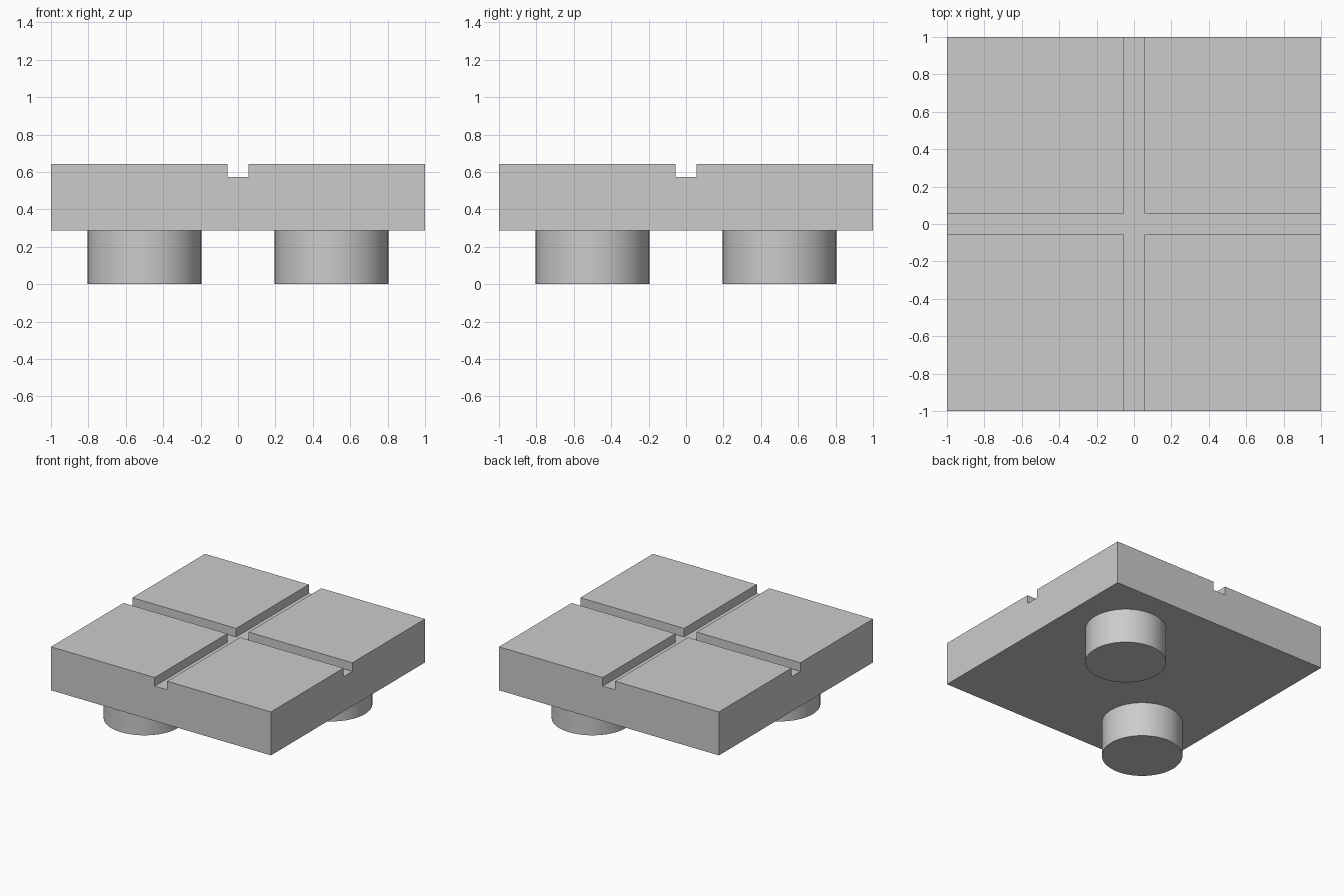
import bpy
import bmesh
import math
from mathutils import Matrix, Vector

cube = bpy.data.objects.get("Cube")
if cube:
    bpy.data.objects.remove(cube, do_unlink=True)

# Main heights and sizes
UNDERSIDE, GROOVE_FLOOR, TOP = 0.286, 0.572, 0.643
GROOVE_HALF = 0.057
PEG_RADIUS, PEG_OFFSET = 0.304, 0.5

grey = bpy.data.materials.new("plain grey")
grey.use_nodes = True
colour = (0.6, 0.6, 0.6, 1)
grey.diffuse_color = colour
grey.node_tree.nodes["Principled BSDF"].inputs["Base Color"].default_value = colour


def add_object(name, bm):
    bmesh.ops.recalc_face_normals(bm, faces=bm.faces)
    mesh = bpy.data.meshes.new(name)
    bm.to_mesh(mesh)
    bm.free()
    mesh.materials.append(grey)
    obj = bpy.data.objects.new(name, mesh)
    bpy.context.collection.objects.link(obj)
    return obj


# Square slab, sliced along the groove edges
bm = bmesh.new()
thickness = GROOVE_FLOOR - UNDERSIDE
bmesh.ops.create_cube(bm, size=1, matrix=Matrix.Translation(
    (0, 0, UNDERSIDE + thickness / 2)) @ Matrix.Diagonal((2, 2, thickness, 1)))
for axis in (Vector((1, 0, 0)), Vector((0, 1, 0))):
    for side in (-1, 1):
        bmesh.ops.bisect_plane(bm, geom=bm.verts[:] + bm.edges[:] + bm.faces[:],
                               plane_co=axis * side * GROOVE_HALF, plane_no=axis)

# Four raised quarters leave a cross of grooves between them
bm.normal_update()
quarters = []
for face in bm.faces:
    c = face.calc_center_median()
    if face.normal.z > 0.9 and min(abs(c.x), abs(c.y)) > GROOVE_HALF:
        quarters.append(face)
raised = bmesh.ops.extrude_face_region(bm, geom=quarters)["geom"]
bmesh.ops.translate(bm, vec=(0, 0, TOP - GROOVE_FLOOR),
                    verts=[v for v in raised if isinstance(v, bmesh.types.BMVert)])
bmesh.ops.dissolve_limit(bm, angle_limit=math.radians(1),
                         verts=bm.verts, edges=bm.edges)
add_object("grooved_plate", bm)

# Two round pegs on one diagonal of the underside
for name, side in (("front_peg", -1), ("back_peg", 1)):
    bm = bmesh.new()
    bmesh.ops.create_cone(bm, cap_ends=True, segments=64, radius1=PEG_RADIUS,
                          radius2=PEG_RADIUS, depth=UNDERSIDE,
                          matrix=Matrix.Translation((side * PEG_OFFSET, side * PEG_OFFSET,
                                                     UNDERSIDE / 2)))
    peg = add_object(name, bm)
    bpy.ops.object.select_all(action="DESELECT")
    peg.select_set(True)
    bpy.context.view_layer.objects.active = peg
    bpy.ops.object.shade_smooth_by_angle(angle=math.radians(30))
